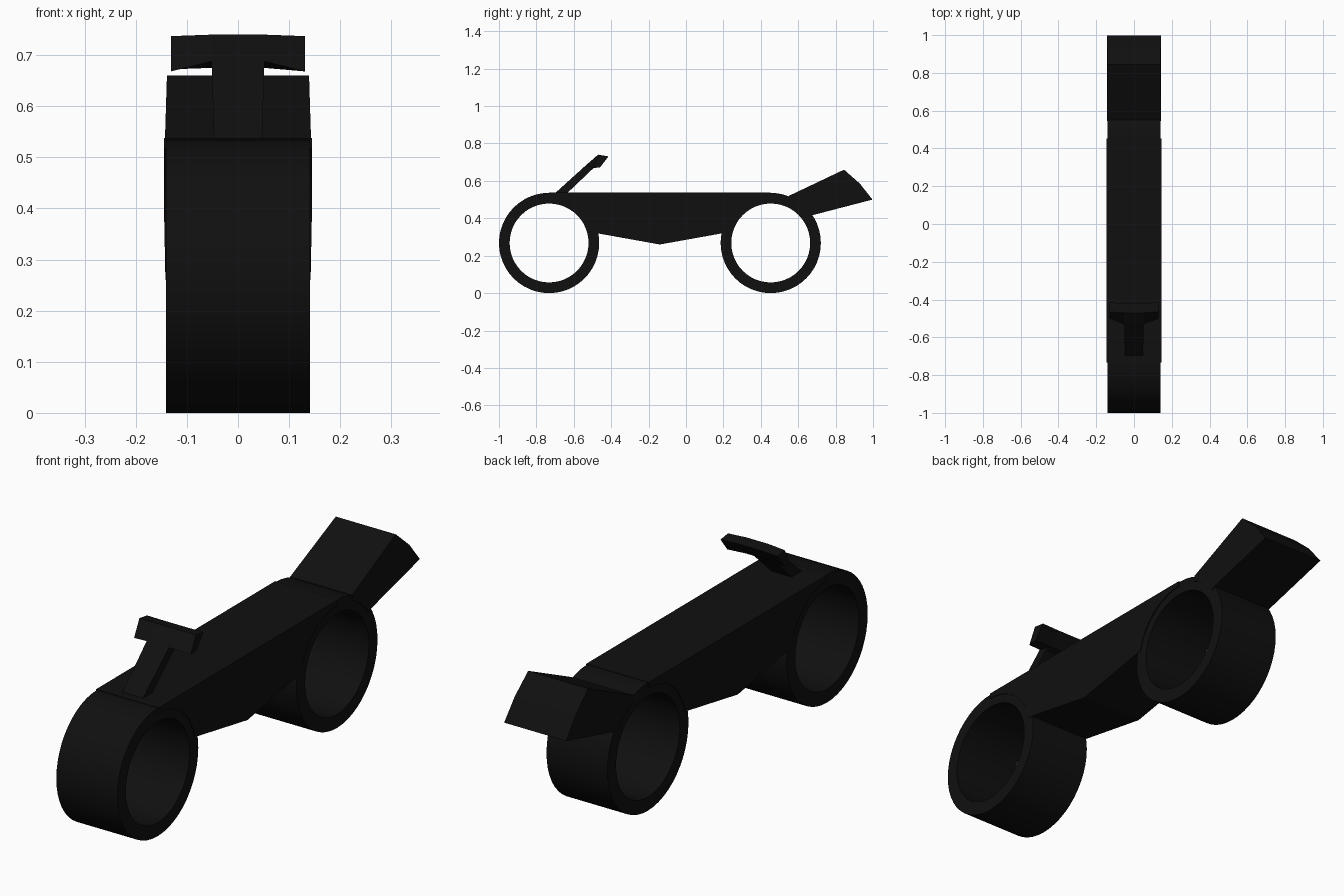
import bpy, bmesh
from math import radians, sin, cos, tau
from mathutils import Vector

cube = bpy.data.objects.get("Cube")
if cube:
    bpy.data.objects.remove(cube, do_unlink=True)

# Single near-black paint
black = bpy.data.materials.new("matte_black")
black.use_nodes = True
color = (0.005, 0.005, 0.005, 1)
black.diffuse_color = color
black.node_tree.nodes["Principled BSDF"].inputs["Base Color"].default_value = color

R, HOLE, AXLE = 0.268, 0.211, 0.268
FRONT, REAR = -0.732, 0.453


def finish(name, bm, smooth=False):
    bmesh.ops.recalc_face_normals(bm, faces=bm.faces)
    mesh = bpy.data.meshes.new(name)
    bm.to_mesh(mesh)
    bm.free()
    mesh.materials.append(black)
    obj = bpy.data.objects.new(name, mesh)
    bpy.context.collection.objects.link(obj)
    if smooth:
        bpy.ops.object.select_all(action='DESELECT')
        obj.select_set(True)
        bpy.context.view_layer.objects.active = obj
        bpy.ops.object.shade_smooth_by_angle(angle=radians(30))
    return obj


def loft(name, sections):
    """Skin matching cross-sections, capping both ends."""
    bm = bmesh.new()
    rings = [[bm.verts.new(p) for p in s] for s in sections]
    for a, b in zip(rings, rings[1:]):
        for i in range(len(a)):
            j = (i + 1) % len(a)
            bm.faces.new((a[i], a[j], b[j], b[i]))
    bm.faces.new(rings[0])
    bm.faces.new(rings[-1])
    return finish(name, bm)


def slab(name, profile, half_width):
    """Symmetric slab of a (y, z) profile; half width depends on y and z."""
    return loft(name, [[(s * half_width(y, z), y, z) for y, z in profile]
                       for s in (-1, 1)])


def arc(center, start, end, steps, r=R - 0.02):
    angles = [radians(start + (end - start) * i / steps) for i in range(steps + 1)]
    return [(center + r * cos(a), AXLE + r * sin(a)) for a in angles]


# Wheels: wide open tubes
for name, y in (("front_wheel", FRONT), ("rear_wheel", REAR)):
    bm = bmesh.new()
    w = 0.141
    verts = [bm.verts.new((x, y, AXLE + r))
             for x, r in ((-w, HOLE), (w, HOLE), (w, R), (-w, R))]
    edges = [bm.edges.new((verts[i], verts[(i + 1) % 4])) for i in range(4)]
    bmesh.ops.spin(bm, geom=verts + edges, cent=(0, y, AXLE), axis=(1, 0, 0),
                   angle=tau, steps=48, use_merge=True)
    bmesh.ops.remove_doubles(bm, verts=bm.verts, dist=0.0005)
    finish(name, bm, True)

# Body hugging both wheels, with a shallow V belly
body = ([(FRONT, 0.538)] + arc(FRONT, 90, 12, 10) + [(-0.475, 0.32), (-0.14, 0.26), (0.195, 0.32)]
        + arc(REAR, 168, 90, 10) + [(REAR, 0.538)])
slab("body", body, lambda y, z: 0.142 + 0.003 * min(1, (z - 0.26) / 0.15))

# Flared tail above the rear wheel
tail = arc(REAR, 68, 34, 5) + [(0.67, 0.415), (0.997, 0.50), (0.93, 0.585),
                               (0.845, 0.66), (0.55, 0.52)]
slab("tail", tail, lambda y, z: 0.144 - 0.005 * max(0, (z - 0.5) / 0.16))

# Handlebar stem leaning back
stem = [(-0.705, 0.53), (-0.53, 0.688), (-0.47, 0.74), (-0.42, 0.73),
        (-0.465, 0.677), (-0.495, 0.668), (-0.64, 0.53)]
slab("handlebar_stem", stem, lambda y, z: 0.047 + 0.006 * (z - 0.53) / 0.2)

# Handlebar with slightly drooping ends
bar = [(-0.53, 0.688), (-0.47, 0.74), (-0.42, 0.732), (-0.465, 0.675)]
bar_end = [(-0.50, 0.668), (-0.465, 0.737), (-0.415, 0.73), (-0.46, 0.672)]
loft("handlebar", [[(x, y, z) for y, z in sec] for x, sec in
                   ((-0.131, bar_end), (-0.05, bar), (0.05, bar), (0.131, bar_end))])
